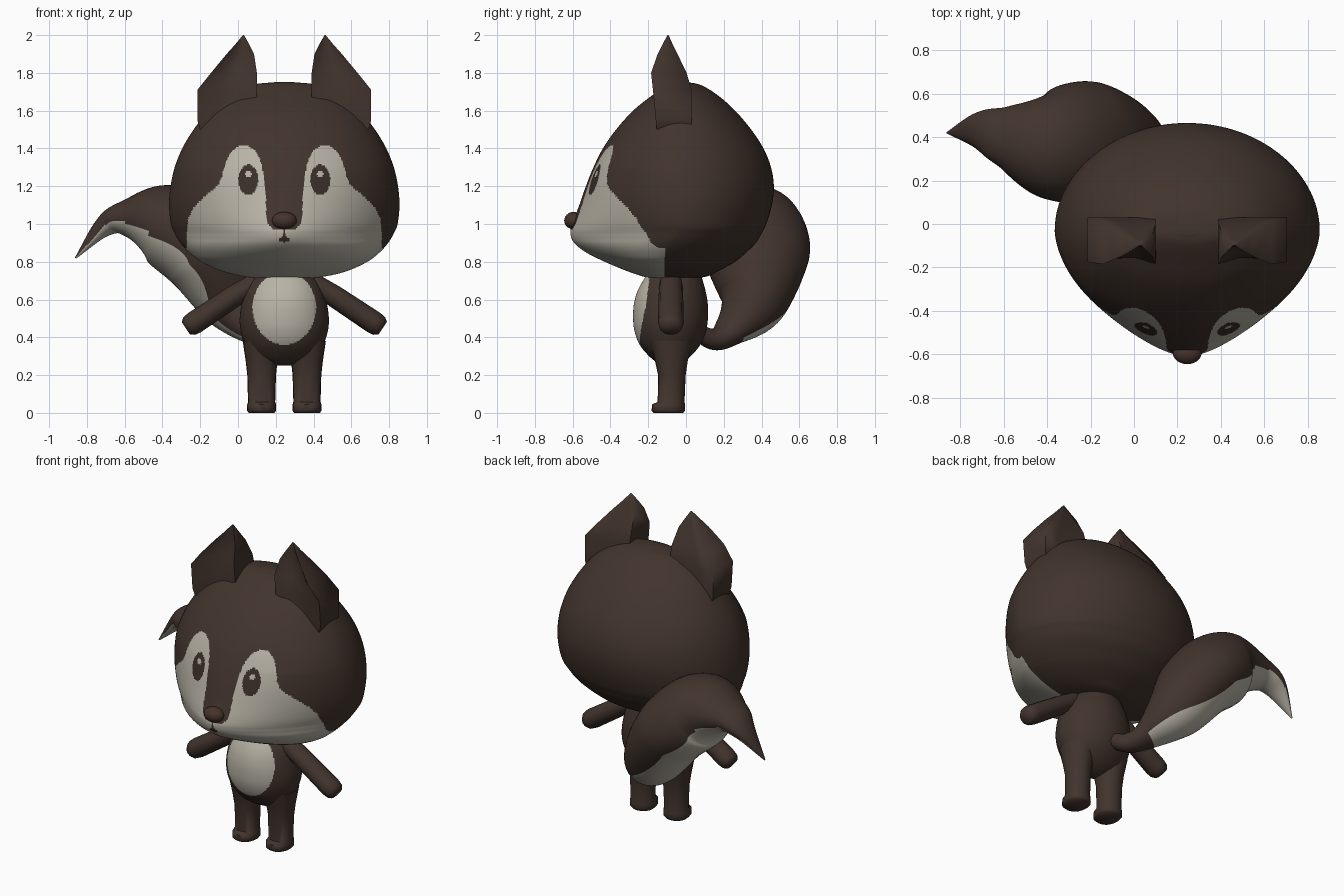
import bpy, bmesh, math
from mathutils import Vector

if "Cube" in bpy.data.objects:
    bpy.data.objects.remove(bpy.data.objects["Cube"])

CX = 0.245  # the body's mirror plane; the tail takes up the other side


def material(name, rgb):
    m = bpy.data.materials.new(name)
    m.diffuse_color = (*rgb, 1)
    m.use_nodes = True
    m.node_tree.nodes["Principled BSDF"].inputs["Base Color"].default_value = m.diffuse_color
    return m


FUR = material("brown_fur", (0.054, 0.034, 0.026))
CREAM = material("cream_fur", (0.48, 0.45, 0.38))
DARK = material("dark_brown", (0.043, 0.028, 0.022))
NOSE = material("nose_brown", (0.060, 0.033, 0.024))


def spline(points, step):
    """Catmull-Rom curve through points of any dimension."""
    p = [Vector(q) for q in points]
    out = []
    for i in range(len(p) - 1):
        a, b = p[i], p[i + 1]
        m0 = (b - p[i - 1]) / 2 if i else b - a
        m1 = (p[i + 2] - a) / 2 if i + 2 < len(p) else b - a
        n = max(1, math.ceil((b - a).length / step))
        for k in range(n):
            t = k / n
            out.append(a * (2*t**3 - 3*t*t + 1) + m0 * (t**3 - 2*t*t + t)
                       + b * (3*t*t - 2*t**3) + m1 * (t**3 - t*t))
    return out + [p[-1]]


def loft(name, rings, mats, rule=None, angle=60):
    """Skin closed rings, cap both ends; rule(centre, ring, side) -> material index."""
    bm = bmesh.new()
    rows = [[bm.verts.new(v) for v in r] for r in rings]
    n = len(rows[0])
    for i in range(len(rows) - 1):
        for j in range(n):
            k = (j + 1) % n
            f = bm.faces.new((rows[i][j], rows[i][k], rows[i+1][k], rows[i+1][j]))
            if rule:
                f.material_index = rule(f.calc_center_median(), i, j)
    for r in (rows[0], rows[-1]):
        f = bm.faces.new(r)
        if rule:
            f.material_index = rule(f.calc_center_median(), 0, 0)
    bmesh.ops.recalc_face_normals(bm, faces=bm.faces)
    me = bpy.data.meshes.new(name)
    bm.to_mesh(me)
    bm.free()
    for m in mats:
        me.materials.append(m)
    ob = bpy.data.objects.new(name, me)
    bpy.context.collection.objects.link(ob)
    bpy.ops.object.select_all(action='DESELECT')
    ob.select_set(True)
    bpy.context.view_layer.objects.active = ob
    bpy.ops.object.shade_smooth_by_angle(angle=math.radians(angle))
    return ob


def plan(z, w, yf, yb, yc, p, nf, nb, cx=CX):
    """Horizontal ring: superelliptic front half, elliptic back half."""
    ring = []
    for i in range(nf):
        t = math.pi * i / nf
        c, s = math.cos(t), math.sin(t)
        ring.append((cx + w * math.copysign(abs(c) ** (2/p), c), yc + (yf - yc) * s ** (2/p), z))
    for i in range(nb):
        t = math.pi * i / nb
        ring.append((cx - w * math.cos(t), yc + (yb - yc) * math.sin(t), z))
    return ring


def clamp(x):
    return min(1, max(0, x))


def interp(x, table):
    for (a, fa), (b, fb) in zip(table, table[1:]):
        if a <= x <= b:
            return fa + (fb - fa) * (x - a) / (b - a)
    return 0


def mirrored(rings, side):
    return [[(CX + side * (x - CX), y, z) for x, y, z in r] for r in rings]


# Head: z, half width, front y, back y
HEAD = [(0.705, 0.04, -0.15, -0.04), (0.72, 0.2, -0.22, 0.1), (0.75, 0.33, -0.31, 0.17),
        (0.8, 0.44, -0.43, 0.26), (0.85, 0.505, -0.53, 0.32), (0.9, 0.55, -0.592, 0.37),
        (0.95, 0.58, -0.612, 0.40), (1.0, 0.6, -0.602, 0.425), (1.1, 0.61, -0.565, 0.455),
        (1.2, 0.602, -0.53, 0.465), (1.3, 0.58, -0.49, 0.45), (1.4, 0.54, -0.44, 0.41),
        (1.5, 0.48, -0.37, 0.345), (1.6, 0.40, -0.28, 0.26), (1.68, 0.30, -0.18, 0.17),
        (1.735, 0.18, -0.1, 0.08), (1.752, 0.04, -0.05, 0.0)]
# Upper edge of the face mask: distance from the middle, height
MASK = [(0, 0.97), (0.06, 0.975), (0.088, 1.0), (0.095, 1.04), (0.1, 1.2), (0.12, 1.32),
        (0.15, 1.385), (0.19, 1.413), (0.24, 1.413), (0.28, 1.385), (0.31, 1.33), (0.33, 1.25),
        (0.345, 1.215), (0.38, 1.18), (0.43, 1.14), (0.48, 1.085), (0.508, 1.03), (0.516, 0.95)]


def face_colour(c, i, j):
    u = abs(c.x - CX)
    if c.y > -0.11:
        return 0
    eye = lambda z, a, b: ((u - 0.19) / a) ** 2 + ((c.z - z) / b) ** 2 < 1
    if eye(1.265, 0.017, 0.016):
        return 1
    if eye(1.235, 0.052, 0.08):
        return 2
    if (u < 0.005 and 0.92 < c.z < 0.98) or (u / 0.028) ** 2 + ((c.z - 0.918) / 0.014) ** 2 < 1:
        return 2
    return 1 if c.z < 0.87 or c.z < interp(u, MASK) else 0


head = []
for z, w, yf, yb in spline(HEAD, 0.012):
    p = 1.5 + 0.45 * clamp((z - 0.95) / 0.35) + 0.3 * clamp((0.92 - z) / 0.15)
    yc = -0.03 - 0.085 * clamp((0.97 - z) / 0.15)
    head.append(plan(z, w, yf, yb, yc, p, 280, 60))
loft("head", head, [FUR, CREAM, DARK], face_colour)

# Nose
nose = []
for k in range(13):
    t = math.pi * (0.02 + 0.96 * k / 12)
    r = math.sin(t)
    nose.append(plan(1.018 - 0.046 * math.cos(t), 0.066 * r, -0.595 - 0.05 * r, -0.595 + 0.05 * r,
                     -0.595, 2, 12, 12))
loft("nose", nose, [NOSE])

# Ears: z, x range, y range, hollow of the front
EAR = [(1.46, -0.19, 0.11, -0.15, 0.03, 0), (1.55, -0.215, 0.105, -0.16, 0.03, 0),
       (1.71, -0.215, 0.1, -0.175, 0.03, 0.02), (1.8, -0.143, 0.1, -0.185, 0.003, 0.06),
       (1.9, -0.06, 0.085, -0.15, -0.045, 0.045), (1.95, -0.015, 0.06, -0.125, -0.07, 0.02),
       (2.0, 0.026, 0.032, -0.098, -0.092, 0)]
ear = []
for z, x0, x1, y0, y1, dent in EAR:
    a, b = x0 + 0.3 * (x1 - x0), x0 + 0.7 * (x1 - x0)
    ear.append([(x0, y0, z), (a, y0 + dent, z), (b, y0 + dent, z), (x1, y0, z),
                (x1, y1, z), (b, y1, z), (a, y1, z), (x0, y1, z)])

# Arms: tapered tubes in the plane y = -0.08 (x, z, radius)
arm = []
D, N = Vector((-0.83, 0, -0.555)), Vector((0.555, 0, -0.83))
for x, z, r in [(0.10, 0.69, 0.055), (-0.02, 0.618, 0.058), (-0.23, 0.478, 0.061),
                (-0.258, 0.46, 0.056), (-0.276, 0.448, 0.04)]:
    arm.append([Vector((x, -0.08, z)) + r * (math.cos(t) * N + 1.12 * math.sin(t) * Vector((0, 1, 0)))
                for t in (math.tau * k / 12 for k in range(12))])

# Legs with feet: z, half width, front y, back y
LEG = [(0.0, 0.068, -0.17, -0.015), (0.012, 0.077, -0.182, -0.005), (0.045, 0.076, -0.18, -0.005),
       (0.058, 0.072, -0.15, -0.008), (0.2, 0.076, -0.148, -0.002), (0.28, 0.085, -0.165, 0.01),
       (0.38, 0.1, -0.19, 0.04)]
leg = [plan(z, w, f, b, -0.075, 2.4, 10, 8, CX - 0.12) for z, w, f, b in LEG]

for label, side in (("left", 1), ("right", -1)):
    loft(label + "_ear", mirrored(ear, side), [FUR], angle=80)
    loft(label + "_arm", mirrored(arm, side), [FUR])
    loft(label + "_leg", mirrored(leg, side), [FUR])

# Body with round belly patch
BODY = [(0.25, 0.04, -0.11, -0.05), (0.265, 0.11, -0.15, -0.02), (0.3, 0.165, -0.195, 0.025),
        (0.36, 0.205, -0.245, 0.075), (0.43, 0.23, -0.272, 0.105), (0.5, 0.236, -0.28, 0.116),
        (0.58, 0.225, -0.275, 0.115), (0.66, 0.2, -0.25, 0.1), (0.76, 0.14, -0.19, 0.07)]


def belly_colour(c, i, j):
    return int(c.y < -0.1 and ((c.x - CX) / 0.168) ** 2 + ((c.z - 0.555) / 0.195) ** 2 < 1)


loft("body", [plan(z, w, f, b, -0.08, 2, 90, 30) for z, w, f, b in spline(BODY, 0.009)],
     [FUR, CREAM], belly_colour)

# Tail: centre, half width, half thickness along a curved spine
TAIL = [(0.22, 0.07, 0.42, 0.045, 0.045), (0.17, 0.15, 0.39, 0.06, 0.058),
        (0.10, 0.23, 0.43, 0.10, 0.08), (-0.02, 0.355, 0.59, 0.185, 0.175),
        (-0.19, 0.375, 0.84, 0.28, 0.22), (-0.39, 0.365, 1.0, 0.25, 0.215),
        (-0.59, 0.405, 1.03, 0.145, 0.1), (-0.71, 0.43, 0.985, 0.09, 0.055),
        (-0.86, 0.42, 0.82, 0.004, 0.004)]
spine = spline(TAIL, 0.02)
SIDES = 48
tail = []
for i, s in enumerate(spine):
    a, b = spine[max(i - 1, 0)], spine[min(i + 1, len(spine) - 1)]
    T = Vector((b - a)[:3]).normalized()
    S = Vector((T.y, -T.x, 0)).normalized()   # sideways
    U = S.cross(T)                            # upwards
    tail.append([Vector(s[:3]) + s[3] * math.cos(t) * S + s[4] * math.sin(t) * U
                 for t in (math.tau * k / SIDES for k in range(SIDES))])


def tail_colour(c, i, j):
    t = math.tau * (j + 0.5) / SIDES
    f = i / len(spine)
    limit = -0.46 - 0.1 * math.cos(t) + max(0, f - 0.6) * 1.3
    return int(f > 0.14 and math.sin(t) < limit)


loft("tail", tail, [FUR, CREAM], tail_colour)
